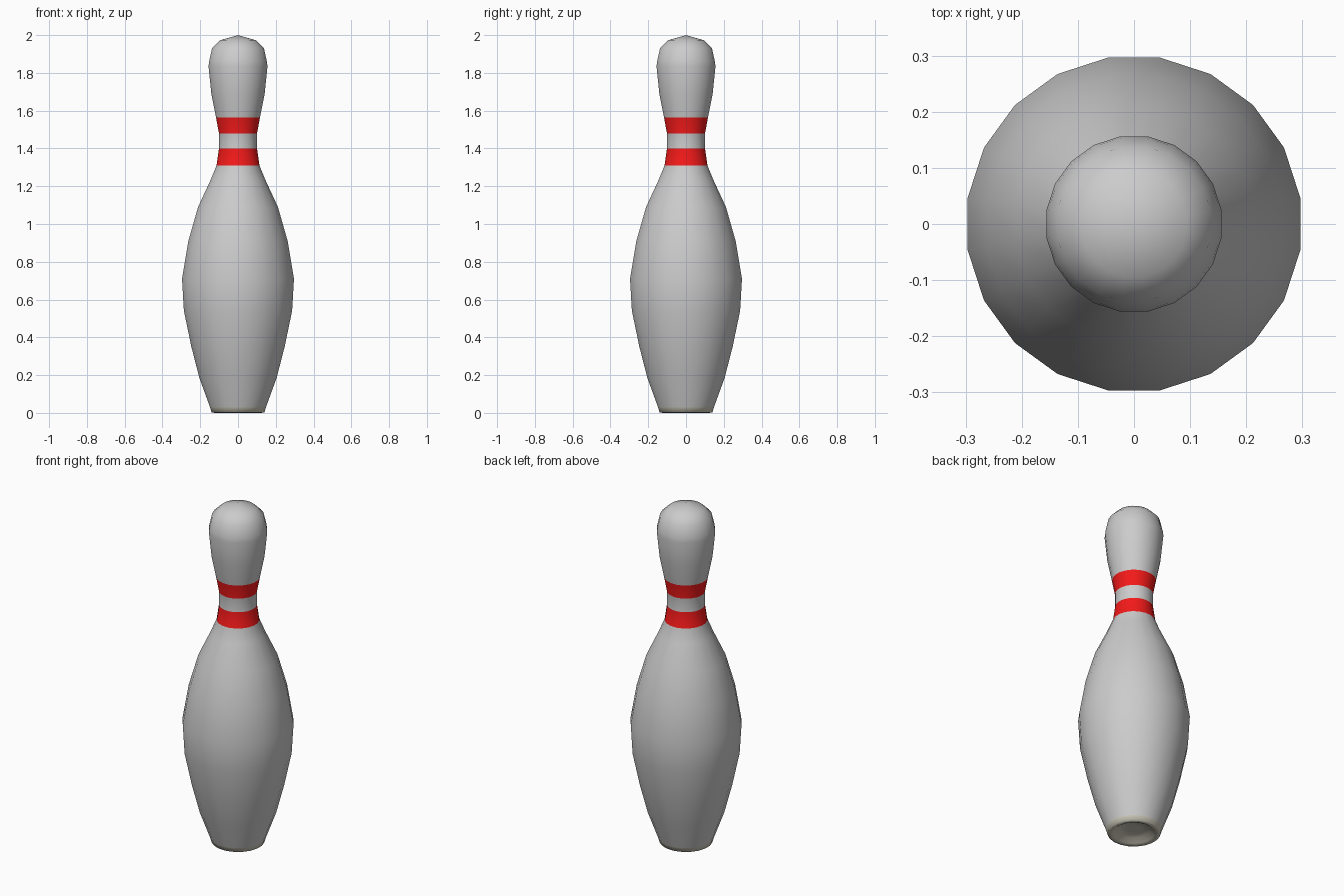
import bpy, bmesh, math

if "Cube" in bpy.data.objects:
    bpy.data.objects.remove(bpy.data.objects["Cube"])

SIDES = 20

def material(name, color):
    m = bpy.data.materials.new(name)
    m.diffuse_color = (*color, 1)
    m.use_nodes = True
    m.node_tree.nodes["Principled BSDF"].inputs["Base Color"].default_value = m.diffuse_color
    return m

# material slots: 0 body, 1 red stripe, 2 base
BODY, RED, BASE = 0, 1, 2
mats = [material("body_grey", (0.8, 0.8, 0.8)),
        material("stripe_red", (0.9, 0.01, 0.01)),
        material("base_beige", (0.6, 0.58, 0.48))]

# lathe profile: radius, height, material of the band above the point
profile = [
    # hollow underside and base rim
    (0.0, 0.025, BASE), (0.035, 0.03, BASE), (0.085, 0.025, BASE),
    (0.112, 0.005, BASE), (0.125, 0.0, BASE), (0.142, 0.003, BASE), (0.150, 0.03, BODY),
    # belly
    (0.207, 0.185, BODY), (0.250, 0.35, BODY), (0.290, 0.54, BODY),
    (0.300, 0.71, BODY), (0.266, 0.91, BODY), (0.214, 1.09, BODY),
    (0.146, 1.235, BODY),
    # neck with two stripes
    (0.115, 1.31, RED), (0.102, 1.40, BODY), (0.102, 1.48, RED),
    (0.118, 1.565, BODY),
    # head
    (0.143, 1.69, BODY), (0.158, 1.835, BODY), (0.155, 1.86, BODY),
    (0.139, 1.93, BODY), (0.095, 1.973, BODY), (0.0, 2.0, BODY),
]

# pin body: spin the profile around z
bm = bmesh.new()
rings = []
for r, z, _ in profile:
    if r == 0:
        rings.append([bm.verts.new((0, 0, z))] * SIDES)
    else:
        angles = [2 * math.pi * (i + 0.5) / SIDES for i in range(SIDES)]
        rings.append([bm.verts.new((r * math.cos(a), r * math.sin(a), z)) for a in angles])

for k in range(len(rings) - 1):
    lo, hi = rings[k], rings[k + 1]
    for i in range(SIDES):
        j = (i + 1) % SIDES
        corners = list(dict.fromkeys([lo[i], lo[j], hi[j], hi[i]]))
        face = bm.faces.new(corners)
        face.material_index = profile[k][2]
        face.smooth = True

bmesh.ops.recalc_face_normals(bm, faces=bm.faces)
mesh = bpy.data.meshes.new("pin_body")
bm.to_mesh(mesh)
bm.free()
for m in mats:
    mesh.materials.append(m)
pin = bpy.data.objects.new("pin_body", mesh)
bpy.context.collection.objects.link(pin)
